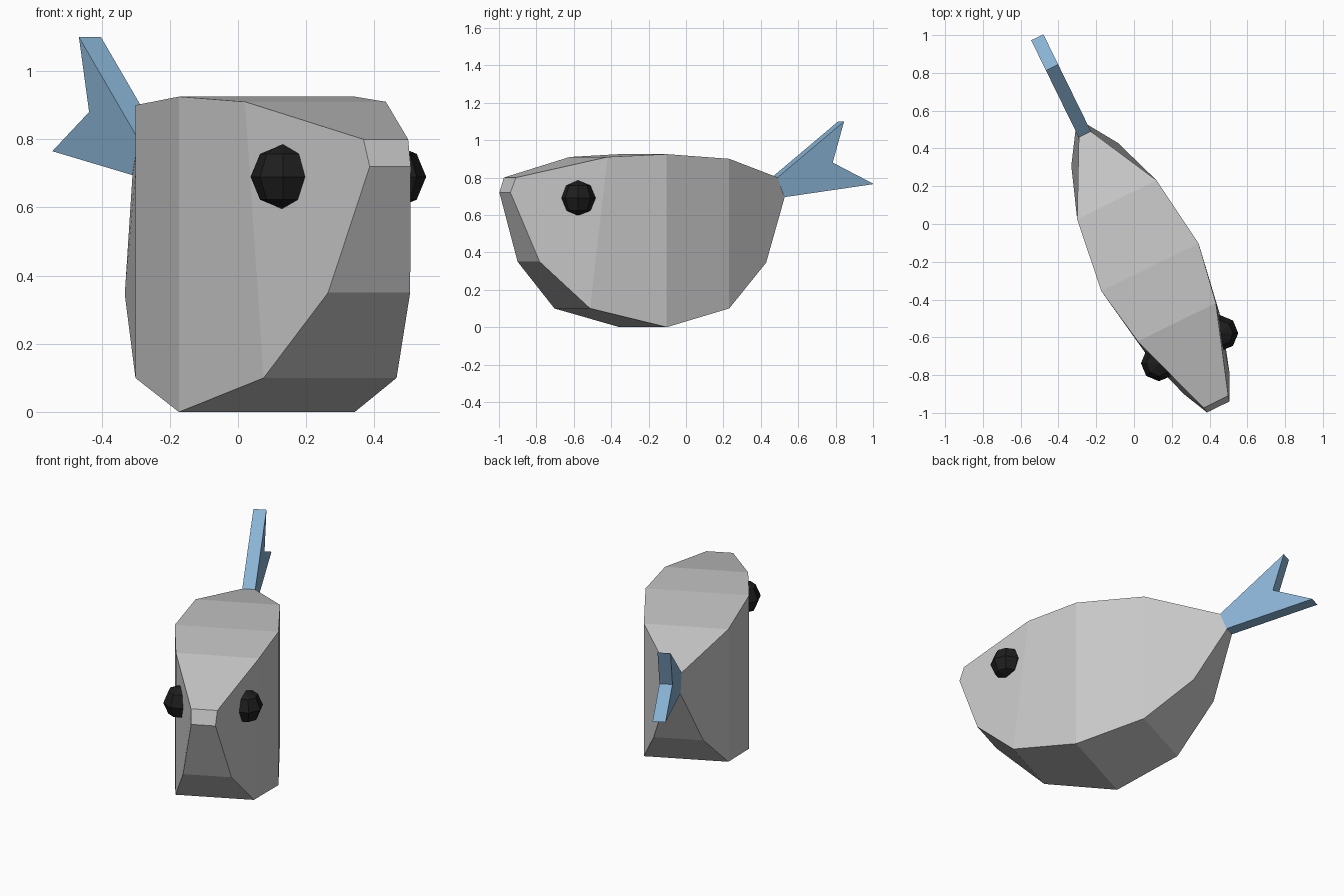
import bpy, bmesh, math
from mathutils import Matrix

if "Cube" in bpy.data.objects:
    bpy.data.objects.remove(bpy.data.objects["Cube"])

TURN = math.radians(26.1)   # heading of the fish about z
MID = -0.025                # sideways offset of its centre plane


def material(name, color):
    m = bpy.data.materials.new(name)
    m.diffuse_color = (*color, 1)
    m.use_nodes = True
    m.node_tree.nodes["Principled BSDF"].inputs["Base Color"].default_value = m.diffuse_color
    return m


def make_object(name, bm, mat):
    bmesh.ops.recalc_face_normals(bm, faces=bm.faces[:])
    me = bpy.data.meshes.new(name)
    bm.to_mesh(me)
    bm.free()
    me.materials.append(mat)
    ob = bpy.data.objects.new(name, me)
    bpy.context.collection.objects.link(ob)
    return ob


def slab(name, profile, panels, mat):
    """Side profile of (length, height, half width) mirrored to both sides."""
    bm = bmesh.new()
    sides = [[bm.verts.new((MID + s * w, u, z)) for u, z, w in profile] for s in (-1, 1)]
    left, right = sides
    n = len(profile)
    for i in range(n):
        j = (i + 1) % n
        bm.faces.new((left[i], left[j], right[j], right[i]))
    for side in sides:
        for panel in panels:
            bm.faces.new([side[i] for i in panel])
    bmesh.ops.transform(bm, matrix=Matrix.Rotation(TURN, 4, 'Z'), verts=bm.verts[:])
    return make_object(name, bm, mat)


grey = material("body_grey", (0.58, 0.58, 0.58))
blue = material("tail_blue", (0.25, 0.45, 0.66))
black = material("eye_black", (0.013, 0.013, 0.013))

# Body: nose, back, tail root, belly
body = [
    (-1.066, 0.72, 0.067), (-1.036, 0.80, 0.073),
    (-0.567, 0.91, 0.23), (-0.243, 0.925, 0.287), (0.155, 0.90, 0.234),
    (0.543, 0.80, 0.034), (0.583, 0.695, 0.034), (0.422, 0.345, 0.138),
    (0.155, 0.10, 0.234), (-0.243, 0.0, 0.287), (-0.665, 0.10, 0.217),
    (-0.925, 0.35, 0.134),
]
slab("body", body, [(0, 1, 2, 10, 11), (2, 3, 9, 10), (3, 4, 8, 9), (4, 5, 6, 7, 8)], grey)

# Forked tail fin
T = 0.036
tail = [(0.54, 0.80, T), (0.936, 1.10, T), (0.868, 0.88, T), (1.113, 0.765, T), (0.58, 0.695, T)]
slab("tail_fin", tail, [(0, 1, 2), (0, 2, 4), (2, 3, 4)], blue)

# Faceted eyes, half sunk in the head
for name, s in (("left_eye", -1), ("right_eye", 1)):
    bm = bmesh.new()
    bmesh.ops.create_uvsphere(bm, u_segments=8, v_segments=4, radius=0.095)
    centre = Matrix.Rotation(TURN, 4, 'Z') @ Matrix.Translation((MID + s * 0.181, -0.72, 0.69))
    bmesh.ops.translate(bm, vec=centre.translation, verts=bm.verts[:])
    make_object(name, bm, black)
